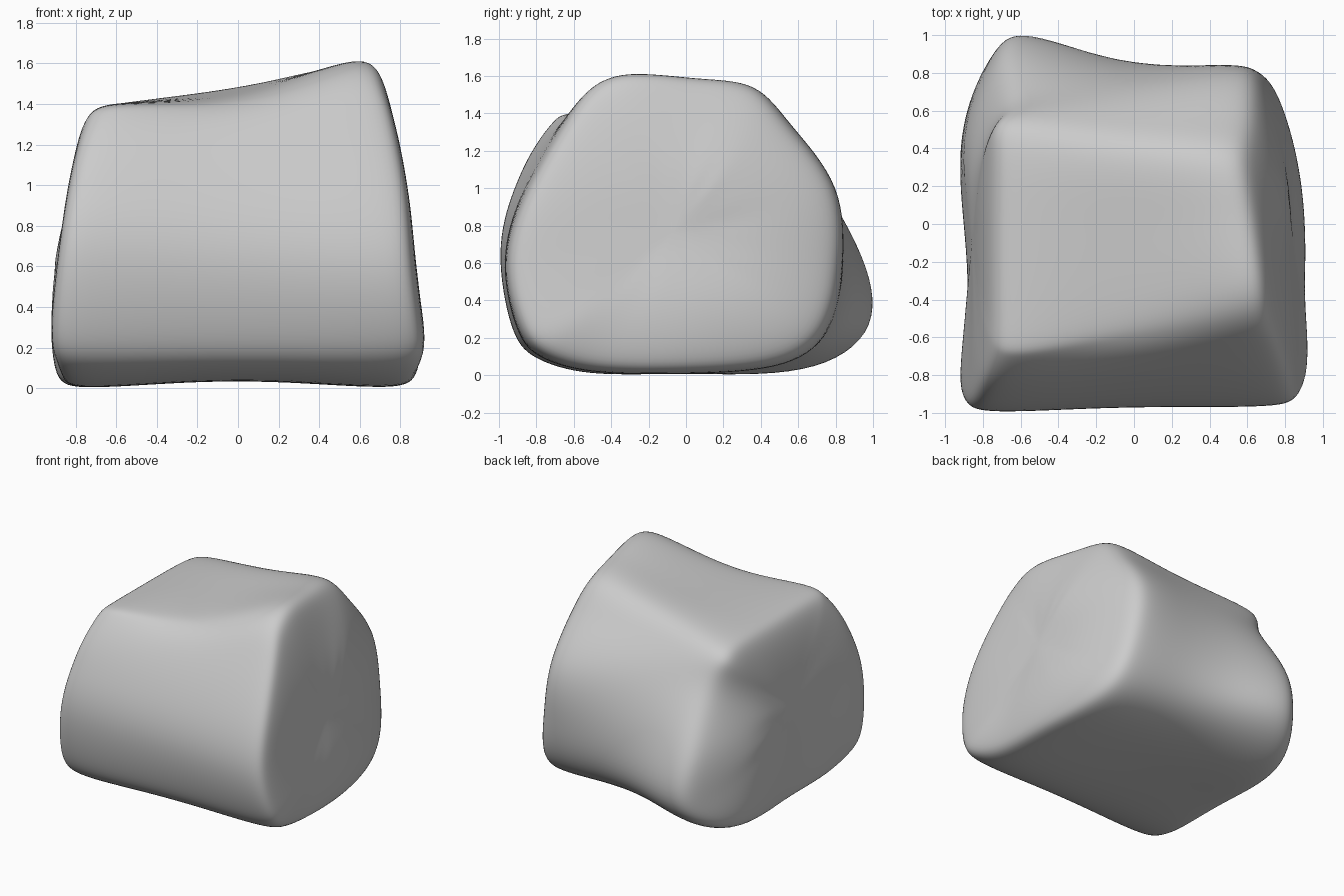
import bpy
import bmesh
from mathutils import Vector

if "Cube" in bpy.data.objects:
    bpy.data.objects.remove(bpy.data.objects["Cube"])

# Outline of the boulder at its right and left ends as (y, z), starting under the front
RIGHT = [(-.5, .02), (-.78, .11), (-.90, .27), (-.96, .6), (-.86, .97), (-.66, 1.33),
         (-.52, 1.52), (-.31, 1.61), (.05, 1.585), (.36, 1.54), (.56, 1.33), (.8, 1.0),
         (.83, .6), (.76, .27), (.52, .06), (0, .01)]
LEFT = [(-.5, .01), (-.8, .1), (-.93, .27), (-.99, .66), (-.92, .98), (-.82, 1.2),
        (-.70, 1.36), (-.54, 1.4), (0, 1.4), (.4, 1.385), (.57, 1.29), (.69, 1.08),
        (.92, .68), (.98, .27), (.62, .03), (0, .01)]
N = len(RIGHT)


def ramp(z, pts):
    if z <= pts[0][0]:
        return pts[0][1]
    for (a, u), (b, v) in zip(pts, pts[1:]):
        if z <= b:
            return u + (v - u) * (z - a) / (b - a)
    return pts[-1][1]


# Leaning end faces: x as a function of (y, z)
def right_x(y, z):
    x = ramp(z, [(0, .84), (.2, .92), (.6, .88), (1, .83), (1.3, .77), (1.6, .69)])
    top_tuck = .06 * ramp(z, [(1.1, 0), (1.5, 1)]) * ramp(y, [(-.3, 0), (.1, 1)])
    return x - .3 * max(0, y - .1) ** 1.3 - top_tuck - .15 * max(0, -.75 - y)


def left_x(y, z):
    x = ramp(z, [(0, -.88), (.35, -.92), (.85, -.86), (1.25, -.78), (1.4, -.71)])
    hollow = max(0, 1 - abs(z - 1.05) / .35) * ramp(y, [(.2, 0), (.7, .12)])
    dish = ramp(z, [(.6, .04), (1, 0)]) * max(0, 1 - abs(y + .25) / .4)
    return x + .5 * max(0, y - .55) + hollow + dish


def face_ring(outline, face_x, k):
    ring = []
    for y, z in outline:
        y, z = y + (-.05 - y) * k, z + (.72 - z) * k
        ring.append((face_x(y, z), y, z))
    return ring


# Rings from the right face across the body to the left face
ROUND = .12
DIP = {0: .02, 14: .02, 15: .02, 6: -.04, 7: -.05, 8: -.02}
rings = [face_ring(RIGHT, right_x, .5), face_ring(RIGHT, right_x, .12)]
for t in (0, .33, .67, 1):
    ring = []
    for i in range(N):
        (ya, za), (yb, zb) = RIGHT[i], LEFT[i]
        xa, xb = right_x(ya, za) - ROUND, left_x(yb, zb) + ROUND
        s = t * t if 12 <= i <= 14 else t
        lift = DIP.get(i, 0) if 0 < t < 1 else 0
        ring.append((xa + (xb - xa) * t, ya + (yb - ya) * s, za + (zb - za) * s + lift))
    rings.append(ring)
rings += [face_ring(LEFT, left_x, .12), face_ring(LEFT, left_x, .5)]

verts = [Vector(p) for r in rings for p in r]
faces = []
for j in range(len(rings) - 1):
    for i in range(N):
        k = (i + 1) % N
        faces.append((j * N + i, j * N + k, (j + 1) * N + k, (j + 1) * N + i))
# End faces close with a fan around one centre point each
for base in (0, (len(rings) - 1) * N):
    c = len(verts)
    verts.append(sum(verts[base:base + N], Vector()) / N)
    for i in range(N):
        faces.append((base + i, base + (i + 1) % N, c))

mesh = bpy.data.meshes.new("boulder")
mesh.from_pydata(verts, [], faces)
boulder = bpy.data.objects.new("boulder", mesh)
bpy.context.collection.objects.link(boulder)

# Consistent outward normals
bm = bmesh.new()
bm.from_mesh(mesh)
bmesh.ops.recalc_face_normals(bm, faces=bm.faces)
bm.to_mesh(mesh)
bm.free()
mesh.polygons.foreach_set("use_smooth", [True] * len(mesh.polygons))

# Smooth surface, with the cage nudged so the surface passes through the rings
sub = boulder.modifiers.new("smooth", "SUBSURF")
sub.levels = sub.render_levels = 3
for _ in range(4):
    dg = bpy.context.evaluated_depsgraph_get()
    dg.update()
    now = [v.co.copy() for v in boulder.evaluated_get(dg).data.vertices[:len(verts)]]
    for v, target, q in zip(mesh.vertices, verts, now):
        v.co += (target - q) * .8
    mesh.update()
    boulder.update_tag()
    bpy.context.view_layer.update()
